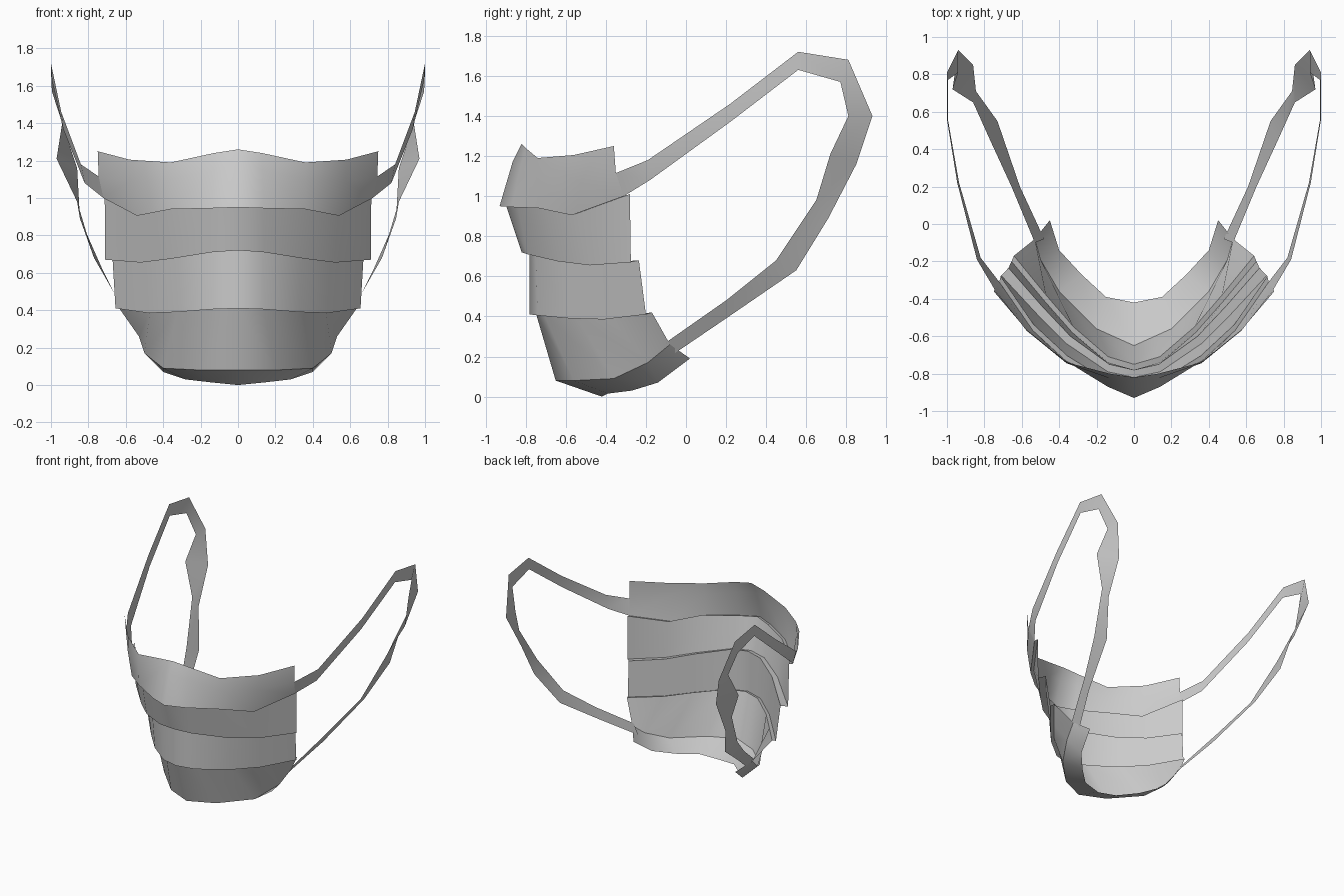
import bpy, bmesh, math

if "Cube" in bpy.data.objects:
    bpy.data.objects.remove(bpy.data.objects["Cube"])


def sheet(name, rows):
    """Loft a half sheet through rows of points and mirror it across x."""
    bm = bmesh.new()
    grid = [[bm.verts.new(p) for p in row] for row in rows]
    for r0, r1 in zip(grid, grid[1:]):
        for i in range(len(r0) - 1):
            bm.faces.new((r0[i], r1[i], r1[i + 1], r0[i + 1]))
    bmesh.ops.recalc_face_normals(bm, faces=bm.faces)
    mesh = bpy.data.meshes.new(name)
    bm.to_mesh(mesh)
    bm.free()
    ob = bpy.data.objects.new(name, mesh)
    bpy.context.collection.objects.link(ob)
    mod = ob.modifiers.new("mirror", 'MIRROR')
    mod.use_clip = True
    mod.merge_threshold = 0.0005
    bpy.ops.object.select_all(action='DESELECT')
    ob.select_set(True)
    bpy.context.view_layer.objects.active = ob
    bpy.ops.object.shade_smooth_by_angle(angle=math.radians(35))
    return ob


def tuck(row, sx, dy):
    """Top of the next pleat, set just behind the hem above it."""
    return [(x * sx, y + dy, z + 0.01) for x, y, z in row]


# Hems of the pleats, from the centre line to the side
nose_edge = [(0, -.82, 1.26), (.13, -.80, 1.24), (.36, -.74, 1.19), (.58, -.56, 1.205), (.75, -.36, 1.25)]
nose_mid = [(0, -.865, 1.17), (.13, -.825, 1.15), (.36, -.745, 1.10), (.575, -.57, 1.09), (.745, -.35, 1.115)]
hem_1 = [(0, -.93, .95), (.14, -.87, .945), (.36, -.735, .94), (.54, -.57, .905), (.72, -.31, 1.0)]
hem_2 = [(0, -.82, .72), (.14, -.79, .71), (.36, -.64, .675), (.52, -.48, .655), (.71, -.275, .67)]
hem_3 = [(0, -.78, .41), (.14, -.74, .405), (.33, -.58, .39), (.48, -.41, .385), (.655, -.20, .41)]
chin_fold = [(0, -.65, .08), (.2, -.56, .08), (.4, -.36, .09), (.5, -.19, .17), (.53, -.08, .26)]
chin_edge = [(0, -.42, .0), (.15, -.39, .015), (.28, -.27, .03), (.4, -.14, .07), (.45, .02, .19)]

# Pleated face panel
sheet("pleated_panel", [nose_edge, nose_mid, hem_1,
                        tuck(hem_1, .99, .03), hem_2,
                        tuck(hem_2, .945, .04), hem_3,
                        tuck(hem_3, .98, .03), chin_fold, chin_edge])

# Ear straps: flat ribbons between an outer and an inner edge
outer = [(.745, -.35, 1.115), (.84, -.19, 1.18), (.945, .22, 1.46), (1, .56, 1.72), (1, .81, 1.68),
         (.94, .93, 1.4), (.86, .85, 1.16), (.845, .71, .89), (.73, .55, .63), (.61, .2, .39), (.48, -.08, .20)]
inner = [(.72, -.31, 1.0), (.82, -.18, 1.08), (.935, .22, 1.37), (.995, .56, 1.63), (.995, .77, 1.57),
         (.94, .81, 1.4), (.97, .72, 1.21), (.86, .65, .98), (.77, .45, .68), (.655, .2, .48), (.53, -.10, .27)]
sheet("ear_straps", list(zip(outer, inner)))
